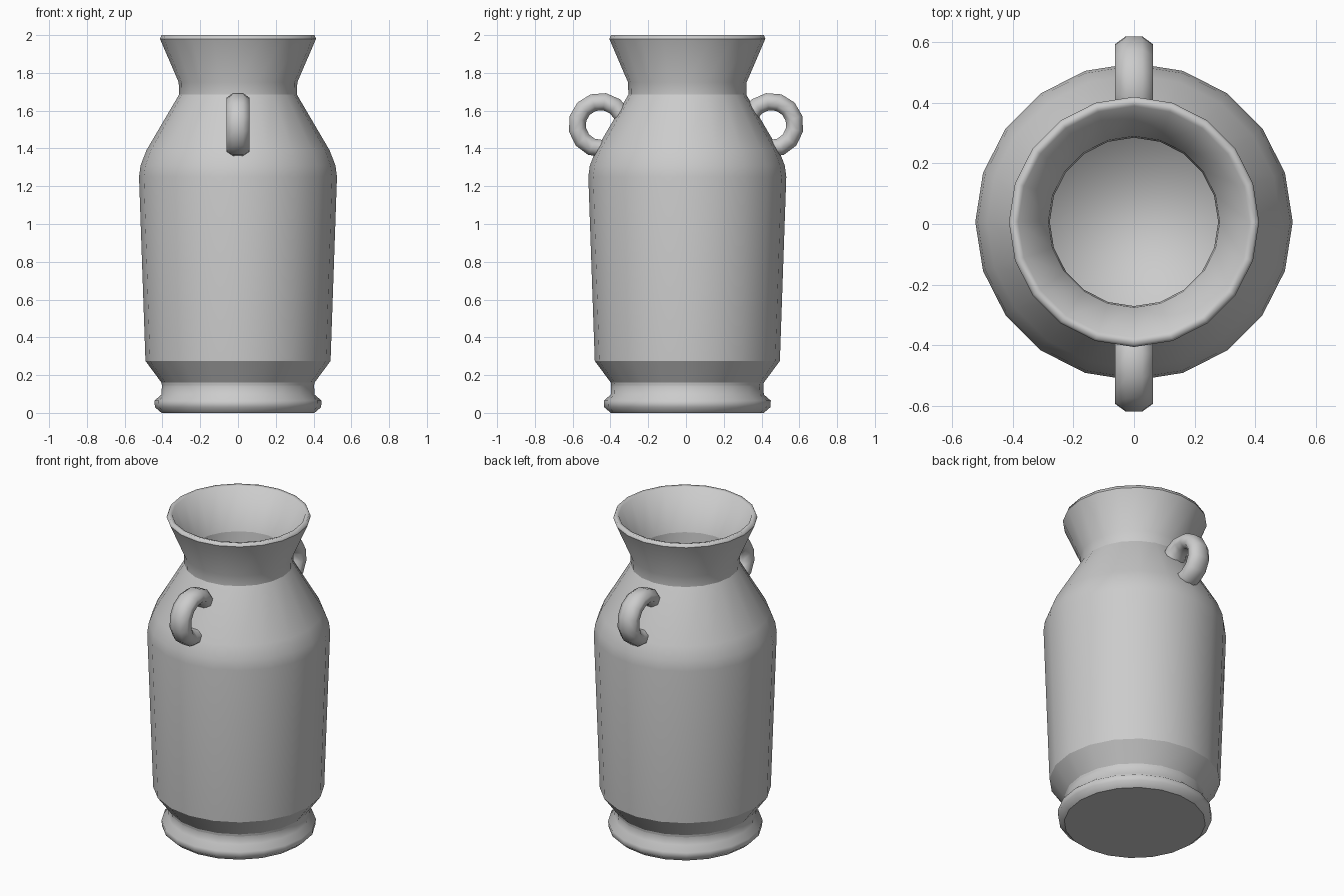
import bpy, bmesh
from math import cos, sin, radians, tau

if "Cube" in bpy.data.objects:
    bpy.data.objects.remove(bpy.data.objects["Cube"])

SIDES = 20
BODY_Y = 0.007


def finish(name, bm):
    bmesh.ops.recalc_face_normals(bm, faces=bm.faces)
    for f in bm.faces:
        f.smooth = True
    me = bpy.data.meshes.new(name)
    bm.to_mesh(me)
    bm.free()
    ob = bpy.data.objects.new(name, me)
    bpy.context.collection.objects.link(ob)
    return ob


def skin(bm, rings):
    """Bridge a list of closed vertex rings and cap both ends."""
    for a, b in zip(rings, rings[1:]):
        n = len(a)
        for i in range(n):
            j = (i + 1) % n
            bm.faces.new((a[i], a[j], b[j], b[i]))
    bm.faces.new(rings[0])
    bm.faces.new(rings[-1])


def mark_sharp(bm, ring):
    for i, v in enumerate(ring):
        bm.edges.get((v, ring[i - 1])).smooth = False


# Jar wall: outside from base to rim, then inside down to floor (radius, z, sharp)
profile = [
    (0.405, 0.0, 1), (0.44, 0.03, 0), (0.442, 0.065, 0), (0.405, 0.097, 0),
    (0.403, 0.145, 1), (0.405, 0.16, 1), (0.49, 0.275, 1),
    (0.524, 1.25, 0), (0.516, 1.31, 0), (0.485, 1.39, 0),
    (0.312, 1.685, 1), (0.314, 1.75, 0), (0.413, 1.98, 1),
    (0.405, 2.0, 0), (0.382, 1.995, 0),
    (0.283, 1.755, 1), (0.278, 1.68, 1),
    (0.457, 1.375, 0), (0.494, 1.24, 0), (0.46, 0.285, 0),
    (0.375, 0.17, 0), (0.37, 0.04, 0),
]
bm = bmesh.new()
rings = [[bm.verts.new((r * cos(tau * i / SIDES), BODY_Y + r * sin(tau * i / SIDES), z))
          for i in range(SIDES)] for r, z, _ in profile]
skin(bm, rings)
for ring, (_, _, sharp) in zip(rings, profile):
    if sharp:
        mark_sharp(bm, ring)
finish("jar_body", bm)


# Handles: chamfered section swept along an arc, mirrored front and back
section = [(0.062, 0.02), (0.027, 0.046), (-0.027, 0.046), (-0.062, 0.02),
           (-0.062, -0.02), (-0.027, -0.046), (0.027, -0.046), (0.062, -0.02)]


def handle(name, side):
    bm = bmesh.new()
    steps = 9
    rings = []
    for s in range(steps + 1):
        a = radians(25 + 250 * s / steps)
        rings.append([bm.verts.new((x, side * (0.452 - (0.125 + d) * cos(a)),
                                    1.524 + (0.125 + d) * sin(a)))
                      for x, d in section])
    skin(bm, rings)
    mark_sharp(bm, rings[0])
    mark_sharp(bm, rings[-1])
    finish(name, bm)


handle("front_handle", -1)
handle("back_handle", 1)
